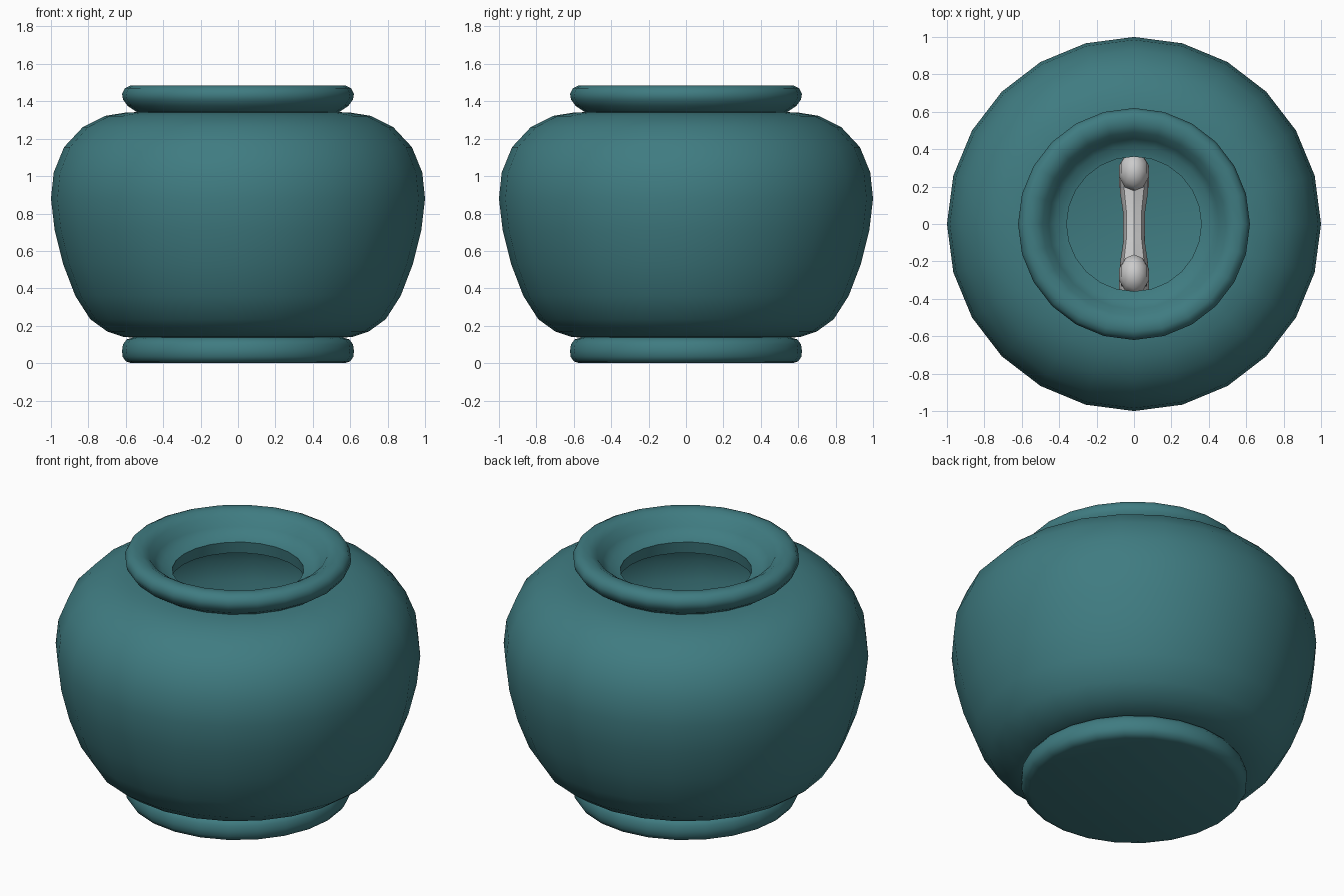
import bpy, bmesh
from math import sin, cos, pi, radians
from mathutils import Matrix, Vector

if "Cube" in bpy.data.objects:
    bpy.data.objects.remove(bpy.data.objects["Cube"])

teal = bpy.data.materials.new("teal_glaze")
teal.diffuse_color = (0.05, 0.2, 0.22, 1)
teal.use_nodes = True
teal.node_tree.nodes["Principled BSDF"].inputs["Base Color"].default_value = teal.diffuse_color


def finish(bm, name, mat=None, angle=50):
    bmesh.ops.recalc_face_normals(bm, faces=bm.faces)
    me = bpy.data.meshes.new(name)
    bm.to_mesh(me)
    bm.free()
    ob = bpy.data.objects.new(name, me)
    bpy.context.collection.objects.link(ob)
    if mat:
        me.materials.append(mat)
    bpy.ops.object.select_all(action='DESELECT')
    bpy.context.view_layer.objects.active = ob
    ob.select_set(True)
    bpy.ops.object.shade_smooth_by_angle(angle=radians(angle))
    return ob


def loft(bm, rings, caps=True):
    """Skin a list of closed rings of points."""
    vs = [[bm.verts.new(p) for p in r] for r in rings]
    n = len(vs[0])
    for a, b in zip(vs, vs[1:]):
        for i in range(n):
            j = (i + 1) % n
            bm.faces.new((a[i], a[j], b[j], b[i]))
    if caps:
        bm.faces.new(vs[0][::-1])
        bm.faces.new(vs[-1])


def circle(r, z, n=24):
    return [(r * cos(2 * pi * i / n), r * sin(2 * pi * i / n), z) for i in range(n)]


# Pot: foot ring, belly, rolled rim, funnel mouth, hollow inside down to the floor
profile = [
    (0.57, 0), (0.60, 0.01), (0.617, 0.035), (0.62, 0.065), (0.615, 0.10),
    (0.595, 0.127), (0.56, 0.137),
    (0.61, 0.14), (0.70, 0.17), (0.79, 0.235), (0.87, 0.36), (0.935, 0.53),
    (0.98, 0.71), (1.0, 0.88), (0.985, 1.02), (0.93, 1.155), (0.83, 1.262),
    (0.71, 1.322), (0.60, 1.34), (0.54, 1.342),
    (0.59, 1.375), (0.615, 1.41), (0.62, 1.44), (0.605, 1.47), (0.575, 1.485),
    (0.53, 1.483), (0.49, 1.46), (0.455, 1.41), (0.42, 1.375), (0.36, 1.36),
    (0.37, 1.29), (0.60, 1.28), (0.78, 1.22), (0.88, 1.12), (0.94, 0.98),
    (0.945, 0.86), (0.92, 0.71), (0.87, 0.53), (0.80, 0.37), (0.72, 0.27),
    (0.60, 0.2)]
bm = bmesh.new()
loft(bm, [circle(r, z) for r, z in profile])
finish(bm, "pot", teal)

# Bone: flared shaft plus two knuckles at each end, resting tilted in the pot
bm = bmesh.new()
shaft = [(-0.32, 0.07, 0.12), (-0.2, 0.075, 0.09), (-0.08, 0.058, 0.065),
         (0.08, 0.058, 0.065), (0.2, 0.075, 0.09), (0.32, 0.07, 0.12)]
loft(bm, [[(w * cos(pi * i / 4), y, h * sin(pi * i / 4)) for i in range(8)]
          for y, w, h in shaft])
for sy in (-1, 1):
    for sz in (-1, 1):
        m = Matrix.Translation((0, sy * 0.29, sz * 0.085)) @ Matrix.Diagonal((0.083, 0.11, 0.1, 1))
        bmesh.ops.create_uvsphere(bm, u_segments=10, v_segments=6, radius=1, matrix=m)
bone = finish(bm, "bone", None, 40)
bone.location = (0, -0.02, 0.47)
bone.rotation_euler = (radians(-18), 0, 0)
